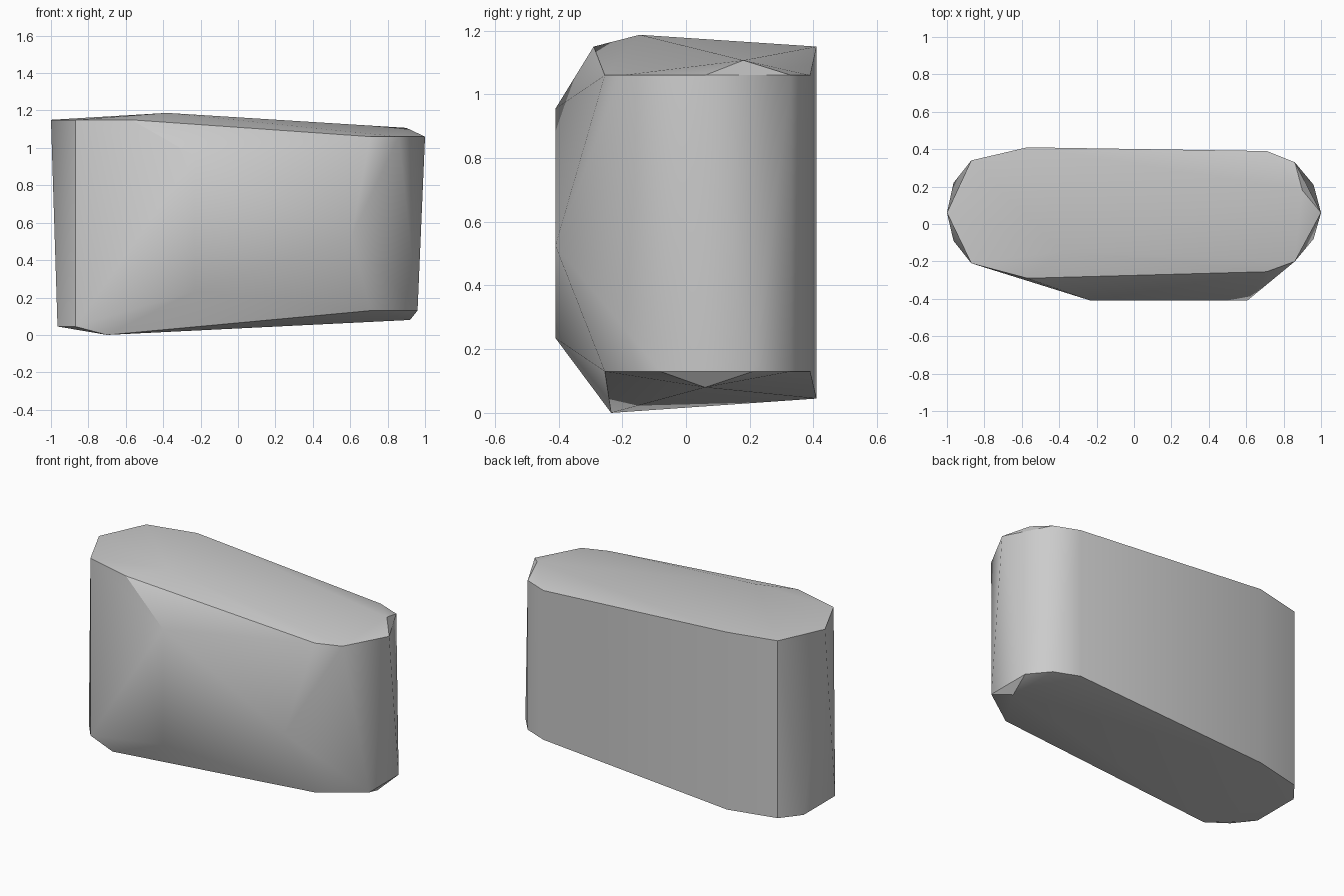
import bpy
import bmesh
import math

default_cube = bpy.data.objects.get("Cube")
if default_cube:
    bpy.data.objects.remove(default_cube, do_unlink=True)


def make_material(name, colour):
    material = bpy.data.materials.new(name)
    material.use_nodes = True
    material.diffuse_color = colour
    material.node_tree.nodes["Principled BSDF"].inputs["Base Color"].default_value = colour
    return material


def add_ring(bm, outline, height):
    """Place an outline of (x, y) corners at one height."""
    for x, y in outline:
        bm.verts.new((x, y, height))


bm = bmesh.new()

# Upper rim: the right end sits higher than the left end
add_ring(bm, [(-.57, -.29), (-.87, -.21), (-1, .06), (-.87, .34), (-.57, .41)], 1.15)
add_ring(bm, [(.71, -.255), (.86, -.2), (1, .06), (.86, .33), (.71, .39)], 1.06)

# Lower rim
add_ring(bm, [(-.87, -.21), (-.965, -.09), (-.965, .22), (-.87, .34), (-.57, .41)], .045)
add_ring(bm, [(.71, -.255), (.96, -.08), (.96, .21), (.86, .33), (.71, .39)], .13)

# Raised points of the crown and underside
add_ring(bm, [(-.38, -.145)], 1.187)
add_ring(bm, [(.9, .18)], 1.107)
add_ring(bm, [(-.7, -.235)], 0)
add_ring(bm, [(.92, .06)], .08)

# Faceted bulge on the front
add_ring(bm, [(-.23, -.41)], .955)
add_ring(bm, [(.605, -.41)], .525)
add_ring(bm, [(-.23, -.41)], .235)

# Skin the corners and drop unused geometry
hull = bmesh.ops.convex_hull(bm, input=bm.verts[:])
unused = {item for item in hull["geom_interior"] + hull["geom_unused"]
          if isinstance(item, bmesh.types.BMVert)}
bmesh.ops.delete(bm, geom=list(unused), context="VERTS")
bmesh.ops.recalc_face_normals(bm, faces=bm.faces[:])

mesh = bpy.data.meshes.new("stone_block")
bm.to_mesh(mesh)
bm.free()
block = bpy.data.objects.new("stone_block", mesh)
bpy.context.collection.objects.link(block)
mesh.materials.append(make_material("stone grey", (.6, .6, .6, 1)))

# Soft facets with crisp rims
bpy.ops.object.select_all(action="DESELECT")
block.select_set(True)
bpy.context.view_layer.objects.active = block
bpy.ops.object.shade_smooth_by_angle(angle=math.radians(30))
